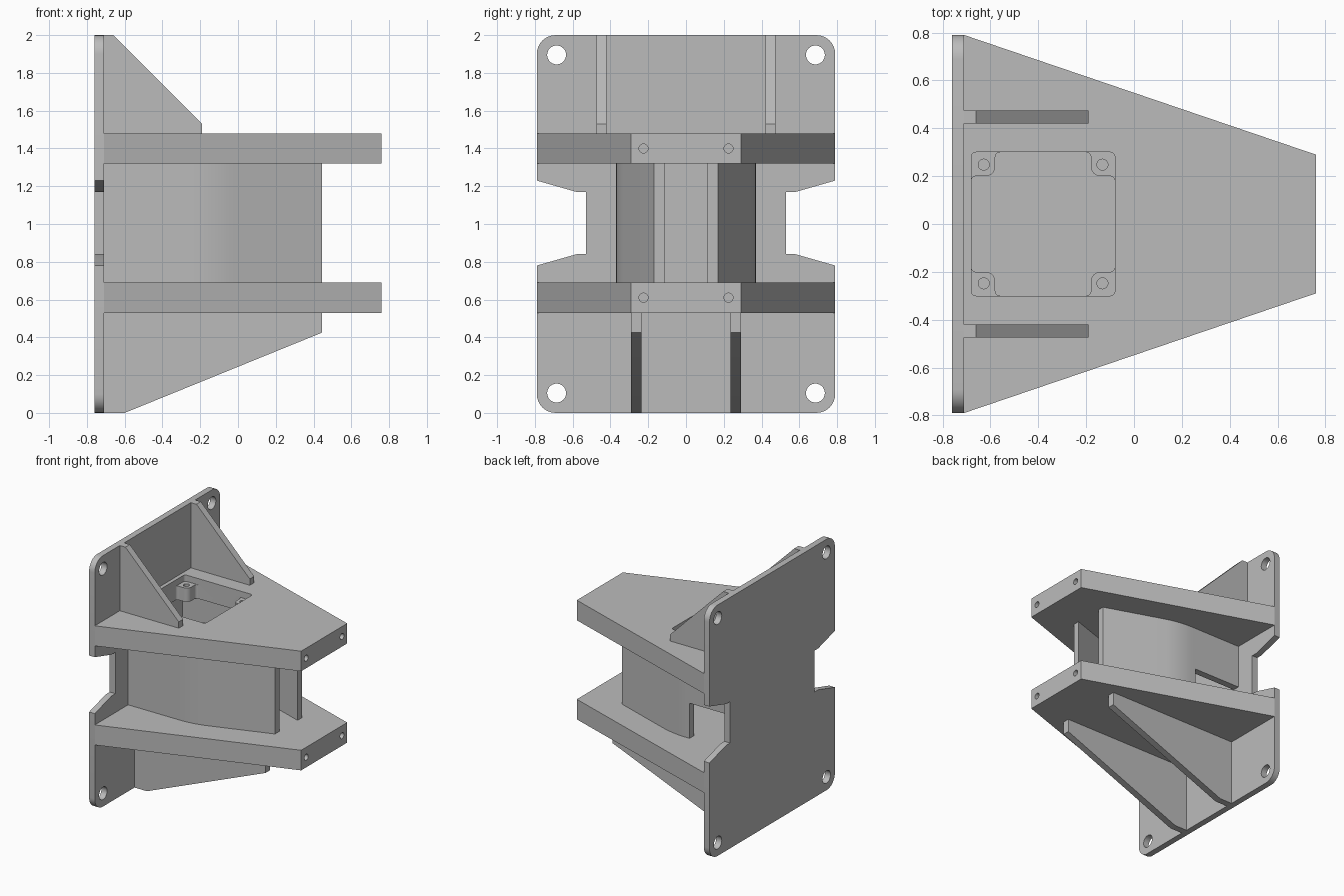
import bpy
import bmesh
import math
from mathutils import Vector

cube = bpy.data.objects.get("Cube")
if cube:
    bpy.data.objects.remove(cube, do_unlink=True)

grey = bpy.data.materials.new("plain_grey")
grey.use_nodes = True
grey.diffuse_color = (0.5, 0.5, 0.5, 1)
grey.node_tree.nodes["Principled BSDF"].inputs["Base Color"].default_value = (0.5, 0.5, 0.5, 1)


def rounded(corners, steps=8):
    """Outline from (u, v, cut) corners; cut is the tangent length of the round."""
    out = []
    n = len(corners)
    for i, (u, v, cut) in enumerate(corners):
        p = Vector((u, v))
        if cut == 0:
            out.append(p)
            continue
        before = (Vector(corners[i - 1][:2]) - p).normalized()
        after = (Vector(corners[(i + 1) % n][:2]) - p).normalized()
        half = before.angle(after) / 2
        centre = p + (before + after).normalized() * cut / math.cos(half)
        a = p + before * cut - centre
        b = p + after * cut - centre
        sweep = a.angle_signed(b)
        for k in range(steps + 1):
            # angle_signed is clockwise positive
            t = -sweep * k / steps
            out.append(centre + Vector((a.x * math.cos(t) - a.y * math.sin(t),
                                        a.x * math.sin(t) + a.y * math.cos(t))))
    return out


def circle(u, v, r, n=32):
    return [(u + r * math.cos(k * math.tau / n), v + r * math.sin(k * math.tau / n))
            for k in range(n)]


def box(u0, u1, v0, v1):
    return [(u0, v0), (u1, v0), (u1, v1), (u0, v1)]


def prism(name, outline, axis, lo, hi):
    """Extrude a flat outline along an axis from lo to hi."""
    place = {"X": lambda u, v: (lo, u, v),
             "Y": lambda u, v: (u, lo, v),
             "Z": lambda u, v: (u, v, lo)}[axis]
    shift = Vector([hi - lo if a == axis else 0 for a in "XYZ"])
    bm = bmesh.new()
    face = bm.faces.new([bm.verts.new(place(*p)) for p in outline])
    new = bmesh.ops.extrude_face_region(bm, geom=[face])["geom"]
    bmesh.ops.translate(bm, vec=shift,
                        verts=[g for g in new if isinstance(g, bmesh.types.BMVert)])
    bmesh.ops.recalc_face_normals(bm, faces=bm.faces)
    mesh = bpy.data.meshes.new(name)
    bm.to_mesh(mesh)
    bm.free()
    mesh.materials.append(grey)
    ob = bpy.data.objects.new(name, mesh)
    bpy.context.collection.objects.link(ob)
    return ob


def activate(ob):
    bpy.ops.object.select_all(action="DESELECT")
    ob.select_set(True)
    bpy.context.view_layer.objects.active = ob


def cut(ob, outline, axis, lo, hi):
    cutter = prism("cutter", outline, axis, lo, hi)
    mod = ob.modifiers.new("cut", "BOOLEAN")
    mod.operation = "DIFFERENCE"
    mod.solver = "EXACT"
    mod.object = cutter
    activate(ob)
    bpy.ops.object.modifier_apply(modifier=mod.name)
    bpy.data.objects.remove(cutter, do_unlink=True)


BACK, FACE, TIP = -0.76, -0.71, 0.76
SIDES = (("right", -1), ("left", 1))
parts = []

# Mounting plate with rounded corners, side notches and bolt holes
half = [(0.79, 0, 0.1), (0.79, 0.78, 0), (0.58, 0.84, 0), (0.53, 0.84, 0),
        (0.53, 1.17, 0), (0.58, 1.17, 0), (0.79, 1.23, 0), (0.79, 2, 0.1)]
plate = prism("mounting_plate",
              rounded(half + [(-u, v, c) for u, v, c in reversed(half)]), "X", BACK, FACE)
for y in (-0.685, 0.685):
    for z in (0.105, 1.895):
        cut(plate, circle(y, z, 0.05), "X", BACK - 0.1, FACE + 0.1)
parts.append(plate)

# Two tapered shelves with screw holes in the tip
taper = [(FACE, -0.79), (TIP, -0.29), (TIP, 0.29), (FACE, 0.79)]
shelves = {}
for name, z in (("lower_shelf", 0.53), ("upper_shelf", 1.32)):
    shelf = prism(name, taper, "Z", z, z + 0.16)
    for y in (-0.225, 0.225):
        cut(shelf, circle(y, z + 0.08, 0.024), "X", TIP - 0.12, TIP + 0.1)
    shelves[name] = shelf
    parts.append(shelf)

# Motor opening in the upper shelf: shallow recess, then a hole leaving four corner pads
upper = shelves["upper_shelf"]
cx, w, p = -0.38, 0.3, 0.2
recess = [(cx - w, -w, 0.02), (cx + w, -w, 0.02), (cx + w, w, 0.02), (cx - w, w, 0.02)]
cut(upper, rounded(recess), "Z", 1.43, 1.6)
cross = []
for sx, sy, flip in ((1, 1, 0), (-1, 1, 1), (-1, -1, 0), (1, -1, 1)):
    arm = [(w, p, 0.02), (p, p, 0.04), (p, w, 0.02)]
    cross += [(cx + sx * u, sy * v, c) for u, v, c in (reversed(arm) if flip else arm)]
cut(upper, rounded(cross), "Z", 1.2, 1.6)
for x in (cx - 0.248, cx + 0.248):
    for y in (-0.248, 0.248):
        cut(upper, circle(x, y, 0.023, 24), "Z", 1.2, 1.6)

for side, s in SIDES:
    # Side wall between the shelves, bending inwards towards the tip
    wall = prism(side + "_wall",
                 rounded([(FACE, s * 0.37, 0), (-0.14, s * 0.37, 0.12), (0.445, s * 0.17, 0),
                          (0.445, s * 0.115, 0), (-0.15, s * 0.315, 0.12),
                          (FACE, s * 0.315, 0)]), "Z", 0.69, 1.32)
    if s > 0:
        # Cable window beside the plate
        cut(wall, box(FACE - 0.1, -0.29, 0.6, 0.97), "Y", 0.2, 0.5)
    parts.append(wall)

    # Triangular gussets above and below the shelves
    parts.append(prism(side + "_upper_gusset",
                       [(FACE, 1.48), (-0.19, 1.48), (-0.19, 1.53), (-0.66, 2), (FACE, 2)],
                       "Y", s * 0.42, s * 0.475))
    parts.append(prism(side + "_lower_gusset",
                       [(FACE, 0), (-0.6, 0), (0.445, 0.425), (0.445, 0.53), (FACE, 0.53)],
                       "Y", s * 0.235, s * 0.29))

for ob in parts:
    activate(ob)
    bpy.ops.object.shade_smooth_by_angle(angle=math.radians(30))
    if "wall" in ob.name:
        # Keep the flat top, bottom and end faces crisp
        for poly in ob.data.polygons:
            if abs(poly.normal.z) > 0.9:
                poly.use_smooth = False
